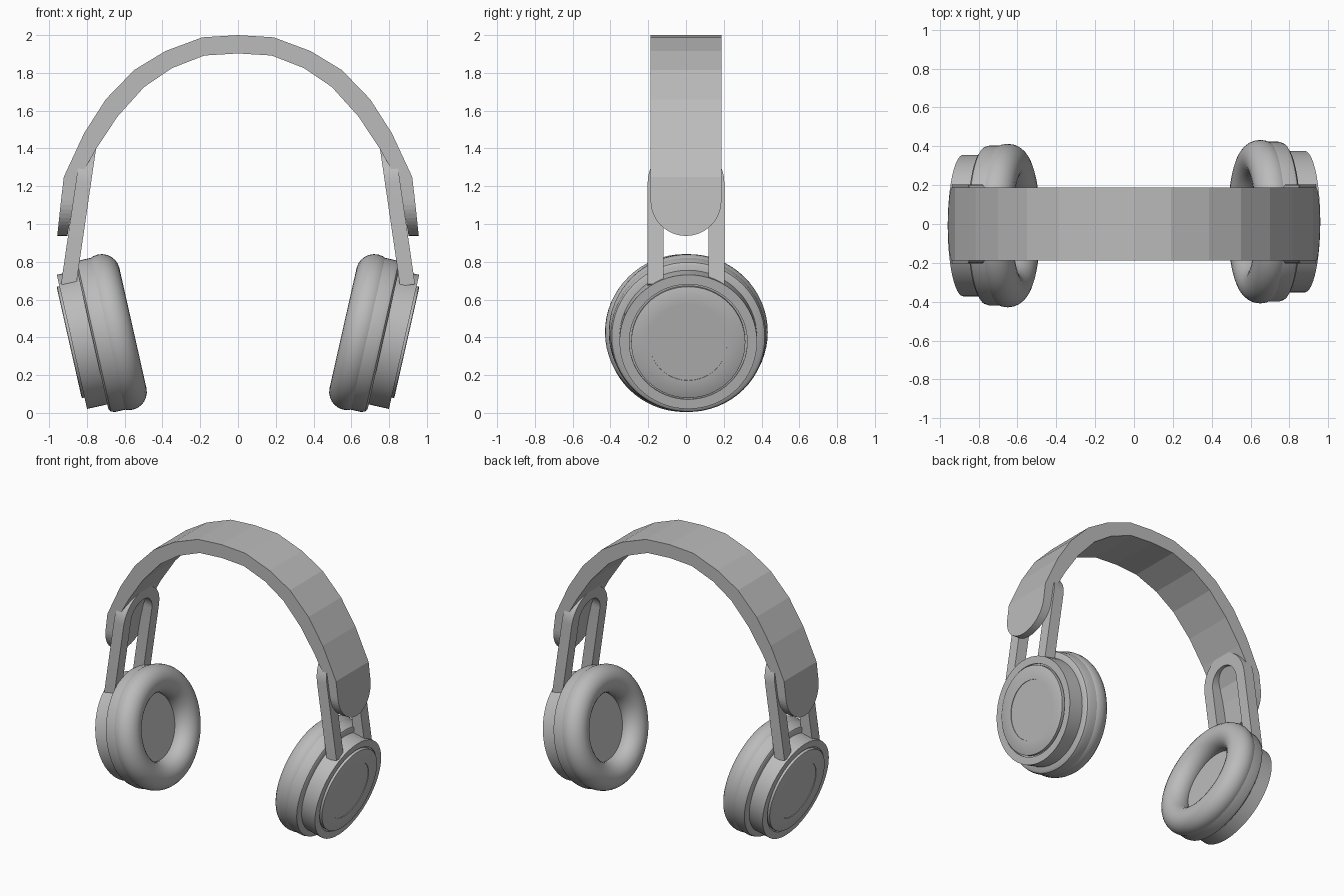
import bpy, bmesh
from math import sin, cos, pi, radians
from mathutils import Vector

cube = bpy.data.objects.get("Cube")
if cube:
    bpy.data.objects.remove(cube, do_unlink=True)

grey = bpy.data.materials.new("mid_grey")
grey.use_nodes = True
grey.diffuse_color = (0.5, 0.5, 0.5, 1)
grey.node_tree.nodes["Principled BSDF"].inputs["Base Color"].default_value = (0.5, 0.5, 0.5, 1)


def finish(name, bm, smooth=None):
    """Turn a bmesh into a named object with the shared material."""
    bmesh.ops.recalc_face_normals(bm, faces=bm.faces)
    mesh = bpy.data.meshes.new(name)
    bm.to_mesh(mesh)
    bm.free()
    mesh.materials.append(grey)
    obj = bpy.data.objects.new(name, mesh)
    bpy.context.collection.objects.link(obj)
    if smooth:
        bpy.ops.object.select_all(action='DESELECT')
        obj.select_set(True)
        bpy.context.view_layer.objects.active = obj
        bpy.ops.object.shade_smooth_by_angle(angle=radians(smooth))
    return obj


def loft(name, rings, closed=False, smooth=None):
    """Skin a list of equal-sized point rings, capping the ends if open."""
    bm = bmesh.new()
    loops = [[bm.verts.new(p) for p in ring] for ring in rings]
    pairs = list(zip(loops, loops[1:]))
    if closed:
        pairs.append((loops[-1], loops[0]))
    for a, b in pairs:
        for i in range(len(a)):
            j = (i + 1) % len(a)
            bm.faces.new((a[i], a[j], b[j], b[i]))
    if not closed:
        bm.faces.new(loops[0])
        bm.faces.new(loops[-1])
    return finish(name, bm, smooth)


# Headband: faceted arch, each station is outer x, z and inner x, z
HALF = 0.1875
arch = [(0, 2.0, 0, 1.903), (.19, 1.988, .178, 1.892), (.385, 1.915, .35, 1.825),
        (.55, 1.815, .497, 1.725), (.70, 1.66, .637, 1.57), (.815, 1.48, .75, 1.40),
        (.922, 1.25, .845, 1.23)]
stations = [(Vector(s), HALF) for s in arch]
# Rounded tongue at the end of the band
root, tip = Vector((.937, 1.125, .87, 1.125)), Vector((.957, .937, .903, .937))
for k in range(13):
    a = radians(88) * k / 12
    stations.append((root.lerp(tip, sin(a)), HALF * cos(a)))


def band_ring(station, side):
    (ox, oz, ix, iz), w = station
    return [(side * ox, -w, oz), (side * ox, w, oz), (side * ix, w, iz), (side * ix, -w, iz)]


loft("headband", [band_ring(s, -1) for s in stations[:0:-1]] + [band_ring(s, 1) for s in stations])


def revolve(name, profile, side, shift, closed=False, segments=64):
    """Spin (radius, distance outward) points around the tilted ear axis."""
    tilt = radians(12.7)
    out = Vector((cos(tilt), 0, -sin(tilt)))
    up = Vector((sin(tilt), 0, cos(tilt)))
    rings = []
    for r, s in profile:
        ring = []
        for k in range(segments):
            a = 2 * pi * k / segments
            p = out * s + up * (0.56 + r * cos(a))
            ring.append((side * p.x, r * sin(a) + shift, p.z))
        rings.append(ring)
    return loft(name, rings, closed, 35)


for side, label, shift in ((1, "left", .012), (-1, "right", -.008)):
    # Padded ring
    pad = [(.325 + .096 * cos(2 * pi * k / 24), .54 + .096 * sin(2 * pi * k / 24)) for k in range(24)]
    revolve(label + "_cushion", pad, side, shift, True)
    # Backing plate behind the pad, with a softened outer rim
    revolve(label + "_backing_plate",
            [(.30, .565), (.412, .565), (.412, .635), (.405, .655), (.39, .665), (.30, .665)], side, shift)
    # Outer shell with a groove, raised cap and shallow centre disc
    revolve(label + "_ear_shell",
            [(.35, .655), (.364, .665), (.364, .775), (.312, .775), (.312, .765),
             (.302, .765), (.302, .787), (.297, .79), (.206, .79), (.206, .786), (.2, .786)], side, shift)

    # Yoke: two arms joined by a round arch on the inside of the band
    path = [(-1, 0, -.02)]
    path += [(-cos(pi * k / 20), sin(pi * k / 20), .523) for k in range(21)]
    path += [(1, 0, -.02)]
    lean = radians(8.3)
    rings = []
    for cy, cv, base in path:
        ring = []
        for r, depth in ((.203, 0), (.203, .08), (.12, .08), (.12, 0)):
            v = base + r * cv
            x = .855 + depth * cos(lean) - v * sin(lean)
            z = .69 + depth * sin(lean) + v * cos(lean)
            ring.append((side * x, r * cy, z))
        rings.append(ring)
    loft(label + "_yoke", rings, smooth=30)
